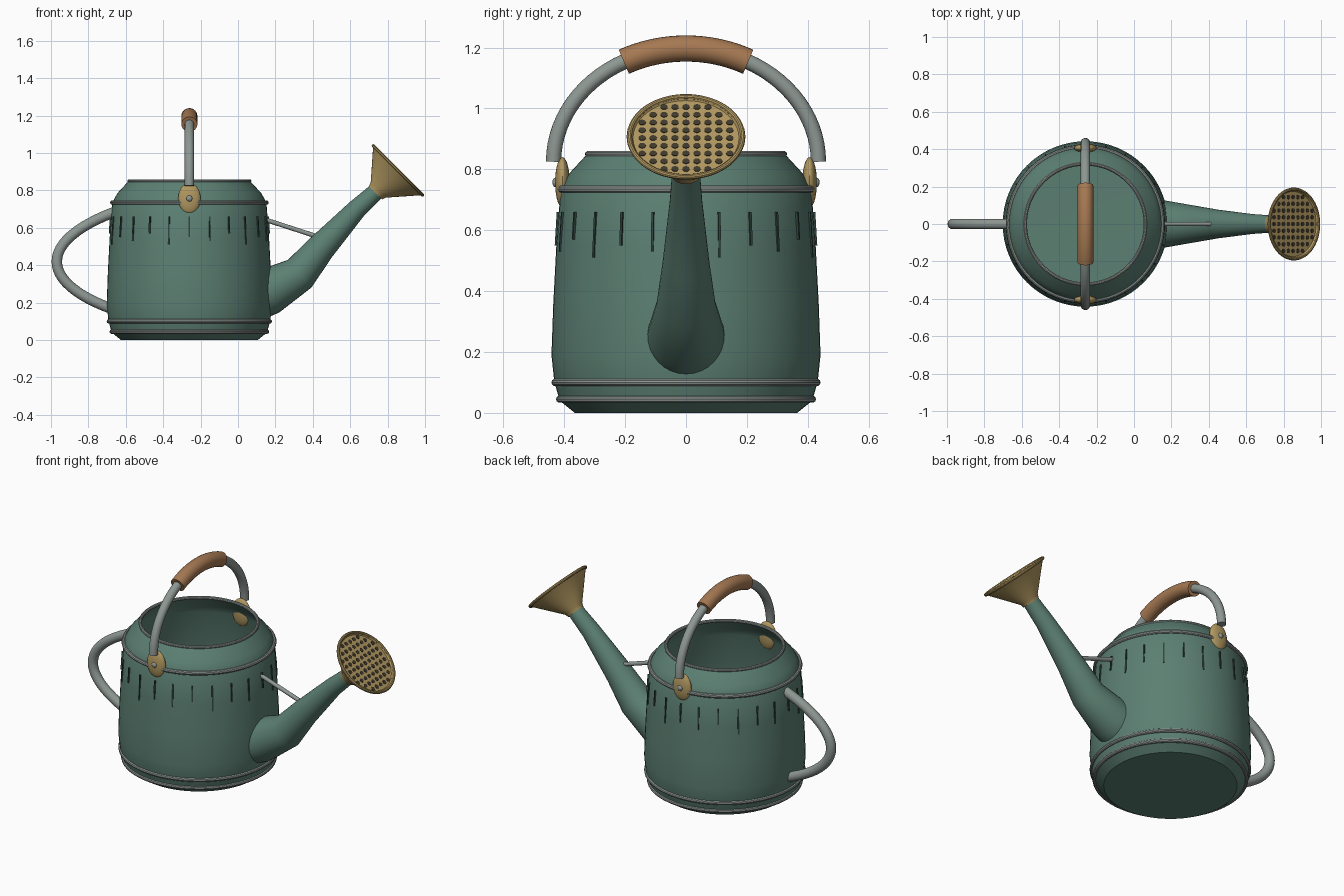
import bpy, bmesh, math
from mathutils import Vector, Matrix

if "Cube" in bpy.data.objects:
    bpy.data.objects.remove(bpy.data.objects["Cube"])

AX = -0.26  # x of the can's axis


def material(name, rgb):
    m = bpy.data.materials.new(name)
    m.diffuse_color = (*rgb, 1)
    m.use_nodes = True
    m.node_tree.nodes["Principled BSDF"].inputs["Base Color"].default_value = m.diffuse_color
    return m


GREEN = material("green_enamel", (0.107, 0.214, 0.17))
DARK = material("dark_streak", (0.03, 0.06, 0.05))
HOLE = material("hole_dark", (0.05, 0.04, 0.025))
BRASS = material("brass", (0.45, 0.32, 0.12))
WOOD = material("wood", (0.38, 0.19, 0.085))
STEEL = material("steel", (0.27, 0.31, 0.29))


def finish(name, bm, mat, angle=35):
    bmesh.ops.recalc_face_normals(bm, faces=bm.faces)
    me = bpy.data.meshes.new(name)
    bm.to_mesh(me)
    bm.free()
    ob = bpy.data.objects.new(name, me)
    bpy.context.collection.objects.link(ob)
    me.materials.append(mat)
    bpy.ops.object.select_all(action='DESELECT')
    ob.select_set(True)
    bpy.context.view_layer.objects.active = ob
    bpy.ops.object.shade_smooth_by_angle(angle=math.radians(angle))
    return ob


def lathe(name, profile, mat, matrix, segs=64, closed=False):
    """Spin (radius, height) points around local z."""
    bm = bmesh.new()
    vs = [bm.verts.new((r, 0, z)) for r, z in profile]
    edges = [bm.edges.new(p) for p in zip(vs, vs[1:])]
    if closed:
        edges.append(bm.edges.new((vs[-1], vs[0])))
    bmesh.ops.spin(bm, geom=vs + edges, axis=(0, 0, 1), cent=(0, 0, 0),
                   steps=segs, angle=2 * math.pi)
    bmesh.ops.remove_doubles(bm, verts=bm.verts, dist=1e-5)
    bm.transform(matrix)
    return finish(name, bm, mat)


def ring(name, R, r, z, mat, matrix, n=10):
    prof = [(R + r * math.cos(2 * math.pi * i / n), z + r * math.sin(2 * math.pi * i / n))
            for i in range(n)]
    return lathe(name, prof, mat, matrix, closed=True)


def tube(name, pts, radii, binormal, mat, segs=20):
    """Loft circles along a planar path."""
    pts = [Vector(p) for p in pts]
    b = Vector(binormal)
    if not isinstance(radii, list):
        radii = [radii] * len(pts)
    bm = bmesh.new()
    loops = []
    for i, p in enumerate(pts):
        t = Vector()
        if i > 0:
            t += (p - pts[i - 1]).normalized()
        if i < len(pts) - 1:
            t += (pts[i + 1] - p).normalized()
        n = b.cross(t.normalized())
        loops.append([bm.verts.new(p + radii[i] * (b * math.cos(a) + n * math.sin(a)))
                      for a in (2 * math.pi * k / segs for k in range(segs))])
    for l0, l1 in zip(loops, loops[1:]):
        for k in range(segs):
            j = (k + 1) % segs
            bm.faces.new((l0[k], l0[j], l1[j], l1[k]))
    bm.faces.new(loops[0])
    bm.faces.new(loops[-1])
    return finish(name, bm, mat, 40)


# Can body: outer wall, rim, inner wall and floor
can = Matrix.Translation((AX, 0, 0))
lathe("can_body", [(0, 0), (0.365, 0), (0.415, 0.04), (0.425, 0.075), (0.433, 0.105),
                   (0.442, 0.19), (0.436, 0.36), (0.426, 0.55), (0.412, 0.735),
                   (0.385, 0.785), (0.325, 0.85), (0.313, 0.85), (0.373, 0.78), (0.4, 0.73),
                   (0.424, 0.36), (0.428, 0.19), (0.40, 0.04), (0, 0.03)], GREEN, can)

# Steel bands
for nm, R, r, z in (("foot_band", 0.415, 0.012, 0.045), ("lower_band", 0.43, 0.012, 0.1),
                    ("shoulder_band", 0.412, 0.012, 0.735), ("rim_band", 0.322, 0.01, 0.85)):
    ring(nm, R, r, z, STEEL, can)

# Vertical streaks around the upper wall
bm = bmesh.new()
for i in range(24):
    a = i * math.pi / 12
    h = (0.09, 0.15, 0.11, 0.13)[i % 4]
    m = (can @ Matrix.Rotation(a, 4, 'Z') @ Matrix.Translation((0.424, 0, 0.66 - h / 2))
         @ Matrix.Rotation(-0.06, 4, 'Y') @ Matrix.Diagonal((0.008, 0.008, h, 1)))
    bmesh.ops.create_cube(bm, size=1, matrix=m)
finish("wall_streaks", bm, DARK)

# Back handle along a cubic curve
p = [Vector(v) for v in ((-0.66, 0, 0.685), (-1.07, 0, 0.53), (-1.07, 0, 0.31), (-0.67, 0, 0.165))]
path = []
for i in range(25):
    t = i / 24
    s = 1 - t
    path.append(s**3 * p[0] + 3 * s * s * t * p[1] + 3 * s * t * t * p[2] + t**3 * p[3])
tube("back_handle", path, 0.028, (0, 1, 0), STEEL)


# Carrying handle and wooden grip
def arch(a0, a1, n):
    angs = [math.radians(a0 + (a1 - a0) * i / n) for i in range(n + 1)]
    return [(AX, 0.435 * math.cos(a), 0.825 + 0.372 * math.sin(a)) for a in angs]


tube("top_handle", arch(0, 180, 40), 0.025, (1, 0, 0), STEEL)
tube("wood_grip", arch(62, 118, 16), 0.043, (1, 0, 0), WOOD, 24)

# Handle ears and rivets on both sides
for side, s in (("front", -1), ("back", 1)):
    for nm, y, size, mat in (("ear", 0.406, (0.06, 0.024, 0.083), BRASS),
                             ("rivet", 0.428, (0.016, 0.011, 0.016), STEEL)):
        bm = bmesh.new()
        bmesh.ops.create_uvsphere(bm, u_segments=24, v_segments=14, radius=1,
                                  matrix=Matrix.Translation((AX, s * y, 0.757))
                                  @ Matrix.Diagonal((*size, 1)))
        finish(f"{side}_{nm}", bm, mat)

# Spout and its brace
tube("spout", [(0.12, 0, 0.245), (0.17, 0, 0.262), (0.33, 0, 0.355), (0.445, 0, 0.495),
               (0.635, 0, 0.7), (0.745, 0, 0.8)],
     [0.13, 0.125, 0.097, 0.077, 0.053, 0.045], (0, 1, 0), GREEN, 32)
tube("spout_brace", [(0.12, 0, 0.652), (0.41, 0, 0.558)], 0.012, (0, 1, 0), STEEL, 12)

# Sprinkler rose, facing up and outward at 45 degrees
rose = Matrix.Translation((0.855, 0, 0.907)) @ Matrix.Rotation(math.pi / 4, 4, 'Y')
lathe("rose_cone", [(0, -0.17), (0.05, -0.17), (0.056, -0.15), (0.187, 0), (0.178, 0),
                    (0.174, -0.006), (0, -0.006)], BRASS, rose, 48)
ring("rose_rim", 0.186, 0.009, 0, BRASS, rose)

# Sprinkling holes in a grid
bm = bmesh.new()
for i in range(-4, 5):
    for j in range(-4, 5):
        x, y = i * 0.036, j * 0.036
        if math.hypot(x, y) < 0.162:
            bmesh.ops.create_cone(bm, cap_ends=True, segments=12, radius1=0.012, radius2=0.012,
                                  depth=0.004,
                                  matrix=rose @ Matrix.Translation((x, y, -0.006)))
finish("rose_holes", bm, HOLE)
